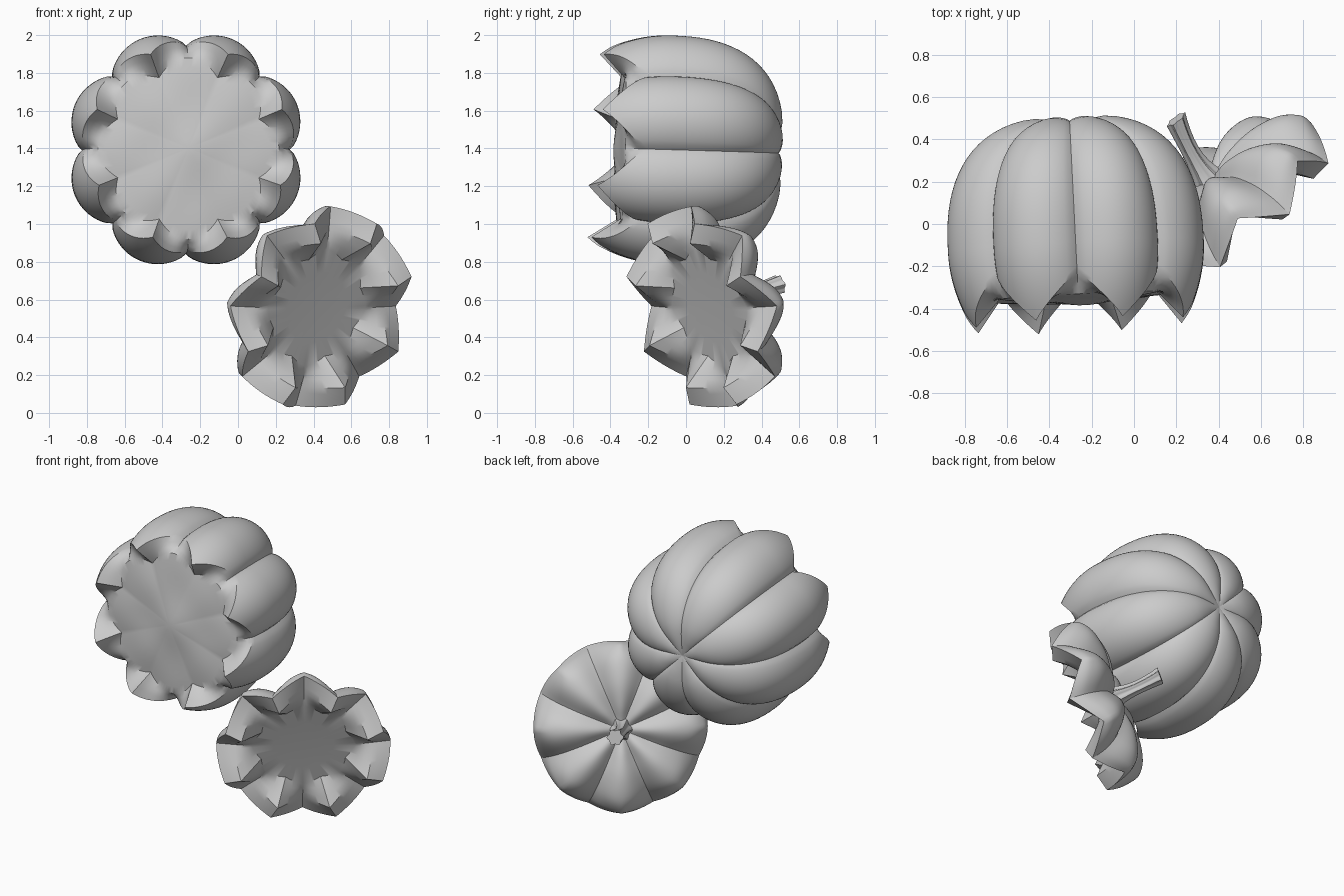
import bpy, bmesh, math
from mathutils import Vector, Matrix

if "Cube" in bpy.data.objects:
    bpy.data.objects.remove(bpy.data.objects["Cube"])

LOBES = 8
SEG = LOBES * 20


def frame(origin, axis, roll=0.0, scale=1.0):
    """Local z along axis, local y close to world up."""
    z = Vector(axis).normalized()
    x = Vector((0, 0, 1)).cross(z).normalized()
    y = z.cross(x)
    m = Matrix((x, y, z)).transposed().to_4x4()
    m.translation = Vector(origin)
    return m @ Matrix.Rotation(roll, 4, 'Z') @ Matrix.Scale(scale, 4)


def lobe(t, power):
    """Rounded lobe value: 0 in the groove, 1 on the lobe crest."""
    return abs(math.sin(t * LOBES / 2)) ** power


def tooth(t):
    """Straight zigzag: 0 in the groove, 1 on the lobe crest."""
    f = (t * LOBES / (2 * math.pi)) % 1.0
    return 1 - abs(2 * f - 1)


def loft(name, matrix, profile, seg, angle=32):
    """Closed skin from profile(theta) -> [(x, y, z)...]; ends collapse to poles."""
    bm = bmesh.new()
    cols = [[bm.verts.new(p) for p in profile(2 * math.pi * i / seg)]
            for i in range(seg)]
    for i in range(seg):
        a, b = cols[i], cols[(i + 1) % seg]
        for k in range(len(a) - 1):
            bm.faces.new((a[k], b[k], b[k + 1], a[k + 1]))
    bmesh.ops.remove_doubles(bm, verts=bm.verts, dist=0.0004)
    bmesh.ops.recalc_face_normals(bm, faces=bm.faces)
    me = bpy.data.meshes.new(name)
    bm.to_mesh(me)
    bm.free()
    ob = bpy.data.objects.new(name, me)
    bpy.context.collection.objects.link(ob)
    ob.matrix_world = matrix
    bpy.ops.object.select_all(action='DESELECT')
    ob.select_set(True)
    bpy.context.view_layer.objects.active = ob
    bpy.ops.object.shade_smooth_by_angle(angle=math.radians(angle))
    return ob


def spline(pts, n=5):
    """Catmull-Rom through 2D points."""
    pts = [Vector(p) for p in pts]
    out = []
    for i in range(len(pts) - 1):
        p1, p2 = pts[i], pts[i + 1]
        p0 = pts[i - 1] if i else p1
        p3 = pts[min(i + 2, len(pts) - 1)]
        for k in range(n):
            t = k / n
            out.append(0.5 * (2 * p1 + (p2 - p0) * t
                              + (2 * p0 - 5 * p1 + 4 * p2 - p3) * t * t
                              + (3 * p1 - p0 - 3 * p2 + p3) * t ** 3))
    return out + [pts[-1]]


def mix(a, b, t):
    return a + (b - a) * t


def spin(rh, t):
    return [(r * math.cos(t), r * math.sin(t), h) for r, h in rh]


# Hollow-looking body: ribbed shell, zigzag rim and bumpy flesh inside
def body_profile(t):
    g = 0.865 + 0.135 * lobe(t, 0.75)
    w = tooth(t)
    rh = []
    for k in range(21):                       # back pole to widest ring
        u = math.cos(k / 20 * math.pi / 2)
        r = 0.635 * max(0.0, 1 - u ** 2.4) ** 0.36 * g
        h = 0.1 - 0.615 * u * (1 - (1 - g) * 0.2 * min(1, r / 0.15))
        rh.append((r, h + 0.04 * math.exp(-(r / 0.12) ** 2)))
    rim = 0.25 + 0.23 * w - 0.02 * math.sin(t)
    for k in range(1, 9):                     # widest ring to zigzag edge
        h = mix(0.1, rim, k / 8)
        rh.append((0.635 * (1 - 1.2 * (h - 0.1) ** 2) * g, h))
    r0, h0 = rh[-1]
    ri = 0.405 + 0.075 * abs(math.cos(t * LOBES / 2))
    for k in (1, 2, 3):                       # cut face
        rh.append((mix(r0, ri, k / 3), mix(h0, 0.345, k / 3)))
    for k in range(1, 11):                    # flesh
        r = ri * (1 - k / 10)
        x, y = r * math.cos(t), r * math.sin(t)
        bump = 0.012 * math.sin(13 * x + 1) * math.cos(11 * y)
        rh.append((r, 0.345 + 0.03 * (1 - (r / ri) ** 2) + bump * (1 - r / ri)))
    return spin(rh, t)


loft("pumpkin_body", frame((-0.28, 0, 1.39), (0.05, -1, 0.03)), body_profile, SEG)


# Cut-off lid: teeth sit on the grooves, notches on the lobes
DOME_GROOVE = [(0.52, 0.02), (0.43, -0.07), (0.3, -0.125), (0.16, -0.135), (0.05, -0.13), (0, -0.13)]
DOME_LOBE = [(0.555, -0.1), (0.47, -0.16), (0.32, -0.19), (0.17, -0.175), (0.05, -0.135), (0, -0.13)]


def lid_profile(t):
    s, w = lobe(t, 1.1), tooth(t)
    rh = [(0, -0.01), (0.1, -0.01), (0.2, -0.008)]
    edge = Vector((mix(0.3, 0.34, w), -0.005))
    inner = Vector((0.45, mix(0.15, -0.02, w)))
    outer = Vector((mix(0.565, 0.575, s), mix(0.12, -0.04, w)))
    for a, b in ((edge, inner), (inner, outer)):
        rh += [tuple(a.lerp(b, k / 3)) for k in range(3)]
    dome = [outer]
    for i, (a, b) in enumerate(zip(DOME_GROOVE, DOME_LOBE)):
        f = (s + w) / 2 if i == 0 else s
        dome.append(Vector(a).lerp(Vector(b), f))
    rh += [tuple(p) for p in spline(dome)]
    return spin(rh, t)


LID_POS, LID_AXIS = (0.42, 0.12, 0.555), (0.58, -0.765, -0.28)
loft("pumpkin_lid", frame(LID_POS, LID_AXIS, math.pi / LOBES, 0.955), lid_profile, SEG)


# Ridged, slightly bent stem
def stem_profile(t):
    ridge = 1 + 0.13 * math.cos(6 * t)
    pts = [(0, 0, -0.1)]
    for k in range(9):
        f = k / 8
        r = (0.034 + 0.045 * (1 - f) ** 4 + 0.014 * f ** 3) * ridge
        pts.append((r * math.cos(t) + 0.05 * f * f, r * math.sin(t), -0.1 - 0.35 * f))
    pts.append((0.05, 0, -0.45))
    return pts


loft("stem", frame(LID_POS, LID_AXIS), stem_profile, 36, 40)
